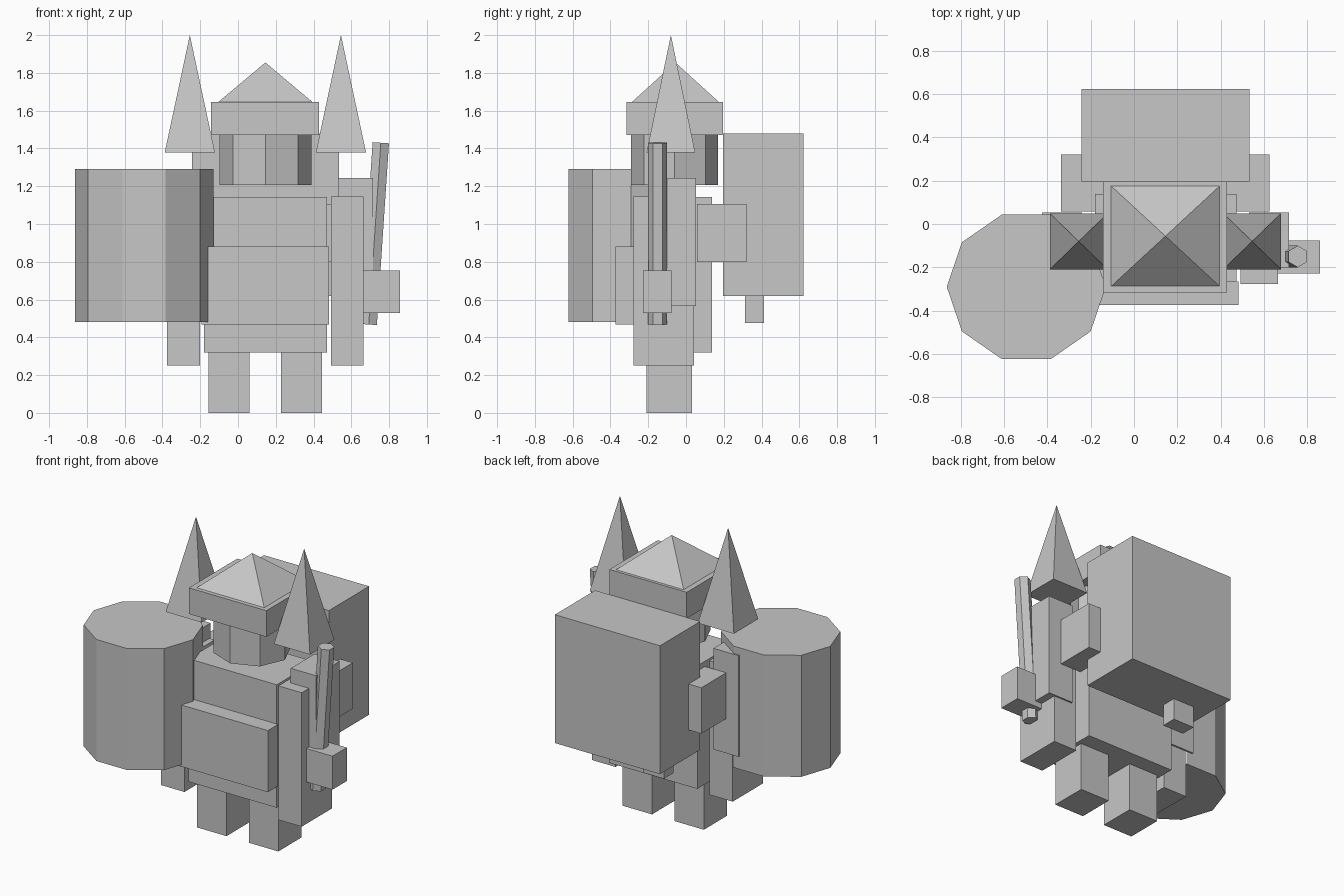
import bpy, math
from mathutils import Matrix, Vector

if "Cube" in bpy.data.objects:
    bpy.data.objects.remove(bpy.data.objects["Cube"])

grey = bpy.data.materials.new("stone grey")
grey.diffuse_color = (0.57, 0.57, 0.57, 1)
grey.use_nodes = True
grey.node_tree.nodes["Principled BSDF"].inputs["Base Color"].default_value = grey.diffuse_color

CX = 0.145  # symmetry plane of the figure


def finish(obj, name):
    obj.name = name
    obj.data.materials.append(grey)
    return obj


def box(name, x, y, z):
    """Box from (min, max) ranges."""
    bpy.ops.mesh.primitive_cube_add(size=1)
    o = bpy.context.object
    mid = [(a + b) / 2 for a, b in (x, y, z)]
    size = [b - a for a, b in (x, y, z)]
    o.data.transform(Matrix.Translation(mid) @ Matrix.Diagonal(size + [1]))
    return finish(o, name)


def prism(name, sides, centre, rx, ry, z, turn=0.0, tip=1.0):
    """Upright prism (tip=1) or pointed cone (tip=0) with elliptical radii."""
    bpy.ops.mesh.primitive_cone_add(vertices=sides, radius1=1, radius2=tip, depth=1)
    o = bpy.context.object
    m = (Matrix.Translation((centre[0], centre[1], (z[0] + z[1]) / 2))
         @ Matrix.Diagonal((rx, ry, z[1] - z[0], 1))
         @ Matrix.Rotation(turn, 4, 'Z'))
    o.data.transform(m)
    return finish(o, name)


def pyramid(name, centre, wx, wy, z):
    r = math.sqrt(0.5)
    return prism(name, 4, centre, wx * r, wy * r, z, math.radians(45), 0.0)


# Body
box("torso", (-0.18, 0.472), (-0.265, 0.138), (0.32, 1.142))
box("belly_plate", (-0.193, 0.482), (-0.373, -0.265), (0.468, 0.88))

# Paired limbs and shoulder spikes
for side, s in (("left", -1), ("right", 1)):
    def pair(a, b):
        return tuple(sorted((CX + s * a, CX + s * b)))
    box(side + "_leg", pair(0.083, 0.3), (-0.21, 0.033), (0, 0.32))
    box(side + "_arm", pair(0.347, 0.52), (-0.277, 0.042), (0.25, 1.145))
    box(side + "_shoulder", pair(0.385, 0.57), (-0.2, 0.053), (0.567, 1.243))
    pyramid(side + "_shoulder_spike", (CX + s * 0.4, -0.08), 0.266, 0.258, (1.378, 2.0))

# Head and hat
prism("head", 8, (CX, -0.06), 0.243, 0.23, (1.207, 1.47))
box("hat_brim", (-0.142, 0.43), (-0.315, 0.195), (1.47, 1.645))
pyramid("hat_top", (CX, -0.056), 0.5, 0.462, (1.645, 1.855))

# Backpack, its cross bar and the hanging block
box("backpack", (-0.243, 0.534), (0.197, 0.622), (0.62, 1.478))
box("pack_cross_bar", (-0.337, 0.625), (0.057, 0.32), (0.8, 1.107))
box("pack_hanging_block", (-0.125, 0.03), (0.312, 0.412), (0.477, 0.63))

# Ten-sided drum carried on the left side
prism("drum", 10, (-0.497, -0.29), 0.367, 0.35, (0.48, 1.292), math.radians(18))

# Hand gripping a tilted six-sided staff
box("hand", (0.66, 0.858), (-0.228, -0.077), (0.53, 0.754))
staff = prism("staff", 6, (0, 0), 0.05, 0.05, (0, 1), 0.0)
low, high = Vector((0.692, -0.15, 0.468)), Vector((0.756, -0.15, 1.43))
axis = high - low
staff.data.transform(Matrix.Translation(low)
                     @ Vector((0, 0, 1)).rotation_difference(axis).to_matrix().to_4x4()
                     @ Matrix.Diagonal((1, 1, axis.length, 1)))
